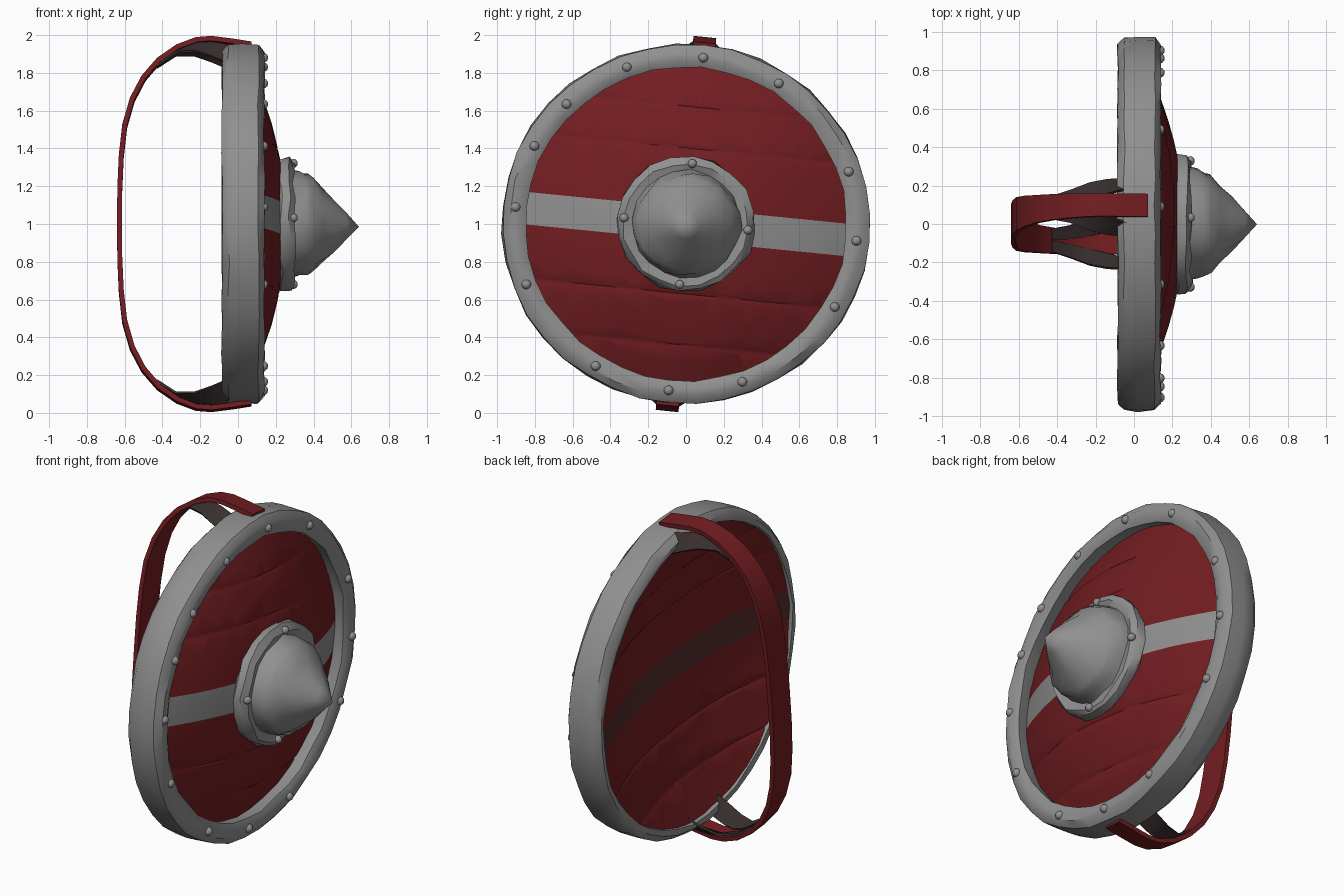
import bpy, bmesh, math, random
from mathutils import Matrix, Vector

if "Cube" in bpy.data.objects:
    bpy.data.objects.remove(bpy.data.objects["Cube"])

random.seed(4)

def material(name, rgb):
    m = bpy.data.materials.new(name)
    m.diffuse_color = (*rgb, 1)
    m.use_nodes = True
    m.node_tree.nodes["Principled BSDF"].inputs["Base Color"].default_value = m.diffuse_color
    return m

RED = material("red_paint", (0.17, 0.0125, 0.015))
STEEL = material("dull_steel", (0.28, 0.28, 0.28))
LEATHER = material("dark_leather", (0.04, 0.027, 0.027))
BACK_STRIPE = material("dark_wood", (0.085, 0.023, 0.023))

# The shield faces +x, and everything leans slightly about that axis
LEAN = Matrix.Translation((0, 0, 1)) @ Matrix.Rotation(math.radians(-5.8), 4, 'X')
OVAL = Matrix.Diagonal((1, 1.025, 1, 1))

def finish(bm, name, mats, angle=40, oval=True):
    bmesh.ops.transform(bm, matrix=(OVAL @ LEAN) if oval else LEAN, verts=bm.verts)
    mesh = bpy.data.meshes.new(name)
    bm.to_mesh(mesh)
    bm.free()
    ob = bpy.data.objects.new(name, mesh)
    bpy.context.collection.objects.link(ob)
    for m in mats:
        mesh.materials.append(m)
    bpy.ops.object.select_all(action='DESELECT')
    ob.select_set(True)
    bpy.context.view_layer.objects.active = ob
    bpy.ops.object.shade_smooth_by_angle(angle=math.radians(angle))
    return ob

def jitter(verts, amount):
    for v in verts:
        v.co += Vector([random.uniform(-amount, amount) for _ in range(3)])

def polar(x, r, a):
    return Vector((x, r * math.cos(a), r * math.sin(a)))

def lathe(profile, sides, closed):
    """Spin (x, radius) points around the x axis."""
    bm = bmesh.new()
    rings = []
    for x, r in profile:
        if r == 0:
            rings.append([bm.verts.new((x, 0, 0))] * sides)
        else:
            rings.append([bm.verts.new(polar(x, r, math.tau * i / sides)) for i in range(sides)])
    count = len(rings)
    for k in range(count if closed else count - 1):
        a, b = rings[k], rings[(k + 1) % count]
        for i in range(sides):
            j = (i + 1) % sides
            bm.faces.new(list(dict.fromkeys((a[i], a[j], b[j], b[i]))))
    bmesh.ops.recalc_face_normals(bm, faces=bm.faces)
    return bm

# Hammered outer rim
bm = lathe([(0.12, 0.83), (0.138, 0.865), (0.138, 0.91), (0.108, 0.949), (0.02, 0.953),
            (-0.05, 0.948), (-0.085, 0.915), (-0.083, 0.885), (-0.02, 0.865), (0.04, 0.84)], 40, True)
jitter(bm.verts, 0.005)
finish(bm, "rim", [STEEL])

# Domed plank board: one skin per side, cut at the plank seams
def front_x(r):
    return 0.262 - 0.3 * r * r

def back_x(r):
    return 0.11 - 0.23 * r * r

SEAMS = [-0.64, -0.37, 0.4, 0.62]
HALF_STRIPE = 0.086

def board_skin(name, radius, surface, direction, stripe):
    bm = lathe([(0, radius * k / 8) for k in range(9)], 40, False)
    cuts = [-HALF_STRIPE, HALF_STRIPE] + [s + d for s in SEAMS for d in (-0.012, 0, 0.012)]
    for z in cuts:
        bmesh.ops.bisect_plane(bm, geom=bm.verts[:] + bm.edges[:] + bm.faces[:], dist=0.0001,
                               plane_co=(0, 0, z), plane_no=(0, 0, 1))
    for v in bm.verts:
        lump = 0.004 * math.sin(8 * v.co.y + 5 * v.co.z) * math.sin(13 * v.co.z)
        v.co.x = surface(math.hypot(v.co.y, v.co.z)) + lump
        if any(abs(v.co.z - s) < 0.002 for s in SEAMS):
            v.co.x -= 0.006 * direction
    for f in bm.faces:
        f.material_index = int(abs(f.calc_center_median().z) < HALF_STRIPE)
        f.normal_update()
        if f.normal.x * direction < 0:
            f.normal_flip()
    finish(bm, name, [RED, stripe], 50)

board_skin("board_front", 0.845, front_x, 1, STEEL)
board_skin("board_back", 0.885, back_x, -1, BACK_STRIPE)

# Boss: flange, collar and pointed cone
bm = lathe([(0.20, 0.335), (0.23, 0.356), (0.275, 0.352), (0.297, 0.325), (0.285, 0.285),
            (0.32, 0.275), (0.36, 0.265), (0.395, 0.248), (0.45, 0.195), (0.51, 0.138),
            (0.575, 0.07), (0.64, 0)], 20, False)
jitter([v for v in bm.verts if v.co.x < 0.48], 0.010)
jitter([v for v in bm.verts if 0.48 < v.co.x < 0.55], 0.006)
for v in bm.verts:
    v.co.z -= 0.015 * max(0, (v.co.x - 0.4) / 0.24)
finish(bm, "boss", [STEEL], 35)

# Rivets on the rim and on the boss flange
def rivets(name, x, radius, angles, size):
    bm = bmesh.new()
    for a in angles:
        pos = Matrix.Translation(polar(x, radius, math.radians(a)))
        bmesh.ops.create_icosphere(bm, subdivisions=2, radius=size, matrix=pos)
    finish(bm, name, [STEEL], 60)

rivets("rim_rivets", 0.134, 0.885, [0, 24, 63, 90, 116, 140, 158, 180, 207, 244, 270, 295, 336], 0.026)
rivets("flange_rivets", 0.293, 0.322, [0, 90, 180, 270], 0.024)

# Ribbon: a strip between paired edge points, given thickness
def ribbon(name, pairs, thickness, mat):
    bm = bmesh.new()
    rows = [(bm.verts.new(a), bm.verts.new(b)) for a, b in pairs]
    for (a, b), (c, d) in zip(rows, rows[1:]):
        bm.faces.new((a, b, d, c))
    bm.normal_update()
    shift = {v: v.normal * thickness / 2 for v in bm.verts}
    for v, s in shift.items():
        v.co += s
    bmesh.ops.solidify(bm, geom=bm.faces[:], thickness=thickness)
    bmesh.ops.recalc_face_normals(bm, faces=bm.faces)
    finish(bm, name, [mat], 35, False)

# Long carrying strap, symmetric top to bottom, wider along the grip: (x, z, half width)
half = [(0.07, 0.952, 0.06), (-0.03, 0.968, 0.06), (-0.14, 0.982, 0.06), (-0.22, 0.976, 0.06),
        (-0.32, 0.938, 0.063), (-0.42, 0.868, 0.067), (-0.5, 0.775, 0.072), (-0.56, 0.66, 0.08),
        (-0.6, 0.52, 0.087), (-0.618, 0.36, 0.088), (-0.626, 0.18, 0.088)]
path = half + [(-0.627, 0, 0.088)] + [(x, -z, w) for x, z, w in reversed(half)]
ribbon("strap", [((x, -w, z), (x, w, z)) for x, z, w in path], 0.026, RED)

# Forked leather tabs that tie the strap ends to the inside of the rim
tab = [((-0.43, 0.0, 0.84), (-0.43, 0.06, 0.838)),
       ((-0.33, 0.015, 0.915), (-0.33, 0.085, 0.905)),
       ((-0.23, 0.035, 0.957), (-0.23, 0.122, 0.908)),
       ((-0.14, 0.06, 0.96), (-0.14, 0.142, 0.878)),
       ((-0.04, 0.085, 0.94), (-0.04, 0.15, 0.835))]
for end, sz in (("top", 1), ("bottom", -1)):
    for side, sy in (("left", -1), ("right", 1)):
        ribbon(f"strap_tab_{end}_{side}",
               [tuple((x, y * sy, z * sz) for x, y, z in pair) for pair in tab], 0.012, LEATHER)
